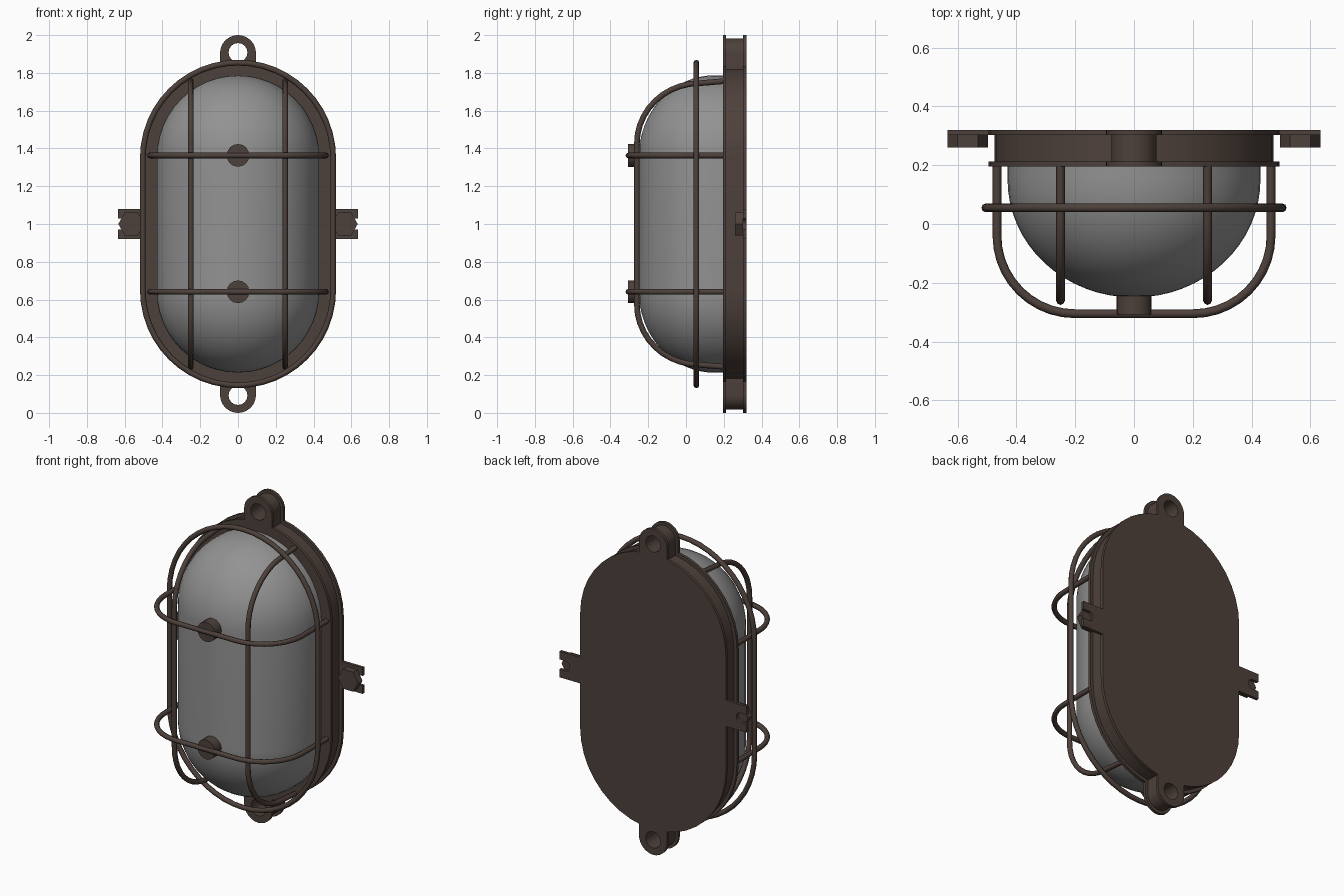
import bpy, bmesh, math
from math import sin, cos, pi

if "Cube" in bpy.data.objects:
    bpy.data.objects.remove(bpy.data.objects["Cube"])

def material(name, rgb):
    m = bpy.data.materials.new(name)
    m.diffuse_color = (*rgb, 1)
    m.use_nodes = True
    m.node_tree.nodes["Principled BSDF"].inputs["Base Color"].default_value = m.diffuse_color
    return m

BRONZE = material("dark bronze", (0.075, 0.052, 0.043))
GLASS = material("grey glass", (0.29, 0.29, 0.29))

def finish(name, bm, mat, angle=35):
    bmesh.ops.remove_doubles(bm, verts=bm.verts, dist=0.0002)
    bmesh.ops.recalc_face_normals(bm, faces=bm.faces)
    me = bpy.data.meshes.new(name)
    bm.to_mesh(me)
    bm.free()
    me.materials.clear()
    me.materials.append(mat)
    ob = bpy.data.objects.new(name, me)
    bpy.context.collection.objects.link(ob)
    bpy.ops.object.select_all(action='DESELECT')
    ob.select_set(True)
    bpy.context.view_layer.objects.active = ob
    bpy.ops.object.shade_smooth_by_angle(angle=math.radians(angle))
    return ob

def curve_bmesh(splines, closed, dims, **settings):
    """Mesh of a poly curve with the given settings."""
    cu = bpy.data.curves.new("tmp", 'CURVE')
    cu.dimensions = dims
    for key, val in settings.items():
        setattr(cu, key, val)
    for pts in splines:
        sp = cu.splines.new('POLY')
        sp.points.add(len(pts) - 1)
        for p, co in zip(sp.points, pts):
            p.co = (*co, 0, 1) if len(co) == 2 else (*co, 1)
        sp.use_cyclic_u = closed
    ob = bpy.data.objects.new("tmp", cu)
    bpy.context.collection.objects.link(ob)
    me = bpy.data.meshes.new_from_object(ob.evaluated_get(bpy.context.evaluated_depsgraph_get()))
    bm = bmesh.new()
    bm.from_mesh(me)
    bpy.data.objects.remove(ob)
    bpy.data.curves.remove(cu)
    bpy.data.meshes.remove(me)
    return bm

def plate(name, outlines, y0, y1, mat=BRONZE):
    """Outlines in x-z (first is outside, others are holes) extruded along y."""
    bm = curve_bmesh(outlines, True, '2D', fill_mode='BOTH', extrude=(y1 - y0) / 2)
    for v in bm.verts:
        x, z, d = v.co
        v.co = (x, (y0 + y1) / 2 - d, z)
    return finish(name, bm, mat)

def wire(name, pts, closed=False, r=0.015):
    bm = curve_bmesh([pts], closed, '3D', bevel_depth=r, bevel_resolution=2,
                     use_fill_caps=not closed)
    return finish(name, bm, BRONZE, 50)

def arc(cx, cz, r, a0, a1, n):
    return [(cx + r * cos(a0 + (a1 - a0) * i / n), cz + r * sin(a0 + (a1 - a0) * i / n))
            for i in range(n + 1)]

def stadium(r, half=0.35, n=20):
    return arc(0, 1 + half, r, 0, pi, n) + arc(0, 1 - half, r, pi, 2 * pi, n)

# Base: two flanges with a narrower body between them
plate("front_flange", [stadium(0.495)], 0.195, 0.213)
plate("base_body", [stadium(0.475)], 0.205, 0.31)
plate("back_plate", [stadium(0.495)], 0.302, 0.32)

# Mounting ears at top and bottom, layered like the base
for side, label in ((1, "top"), (-1, "bottom")):
    for layer, r, y0, y1 in (("front", 0.095, 0.195, 0.213), ("middle", 0.077, 0.205, 0.31),
                             ("back", 0.095, 0.302, 0.32)):
        outer = [(r, 0.80)] + arc(0, 0.905, r, 0, pi, 16) + [(-r, 0.80)]
        hole = arc(0, 0.908, 0.05, 0, 2 * pi, 16)[:-1]
        plate(f"{label}_ear_{layer}", [[(x, 1 + side * z) for x, z in o] for o in (outer, hole)], y0, y1)

# Slotted side clamps with hexagonal bolts
for s, label in ((1, "right"), (-1, "left")):
    slot = [(0.635, 1.03)] + arc(0.595, 1, 0.03, pi / 2, 3 * pi / 2, 8) + [(0.635, 0.97)]
    tab = [(0.635, 0.92), (0.46, 0.92), (0.46, 1.08), (0.635, 1.08)]
    plate(f"{label}_clamp", [[(s * x, z) for x, z in tab + slot]], 0.302, 0.32)
    plate(f"{label}_bolt", [arc(s * 0.565, 1, 0.069, 0, 2 * pi, 6)[:-1]], 0.26, 0.302)

# Rounded glass cover: stadium rings shrinking towards the front
bm = bmesh.new()
steps = 16
levels = [(0.43, 0.2)] + [(0.43 * cos(pi / 2 * i / steps), 0.15 - 0.4 * sin(pi / 2 * i / steps))
                          for i in range(steps + 1)]
rings = [[bm.verts.new((x, y, z)) for x, z in stadium(max(r, 1e-6), 0.357, 24)] for r, y in levels]
for a, b in zip(rings, rings[1:]):
    for i in range(len(a)):
        j = (i + 1) % len(a)
        bm.faces.new((a[i], a[j], b[j], b[i]))
finish("glass_cover", bm, GLASS, 60)

# Cage: ring around the glass
wire("cage_ring", [(x, 0.055, z) for x, z in stadium(0.504, 0.35, 24)], True)

# Cage: vertical hoops
for s, label in ((1, "right"), (-1, "left")):
    top = [(0.21, 0.757)] + [(0.07 - 0.33 * sin(t), 0.425 + 0.32 * cos(t))
                             for t in (pi / 2 * i / 10 for i in range(11))]
    path = [(s * 0.25, y, 1 + z) for y, z in top] + [(s * 0.25, y, 1 - z) for y, z in reversed(top)]
    wire(f"{label}_vertical_hoop", path)

# Cage: horizontal hoops, each with a round stud against the glass
for z, label in ((1.363, "upper"), (0.641, "lower")):
    half = [(0.466, 0.21)] + [(0.201 + 0.265 * cos(t), -0.04 - 0.265 * sin(t))
                              for t in (pi / 2 * i / 10 for i in range(11))]
    path = [(x, y, z) for x, y in half] + [(-x, y, z) for x, y in reversed(half)]
    wire(f"{label}_horizontal_hoop", path)
    plate(f"{label}_stud", [arc(0, z, 0.06, 0, 2 * pi, 16)[:-1]], -0.308, -0.235)
